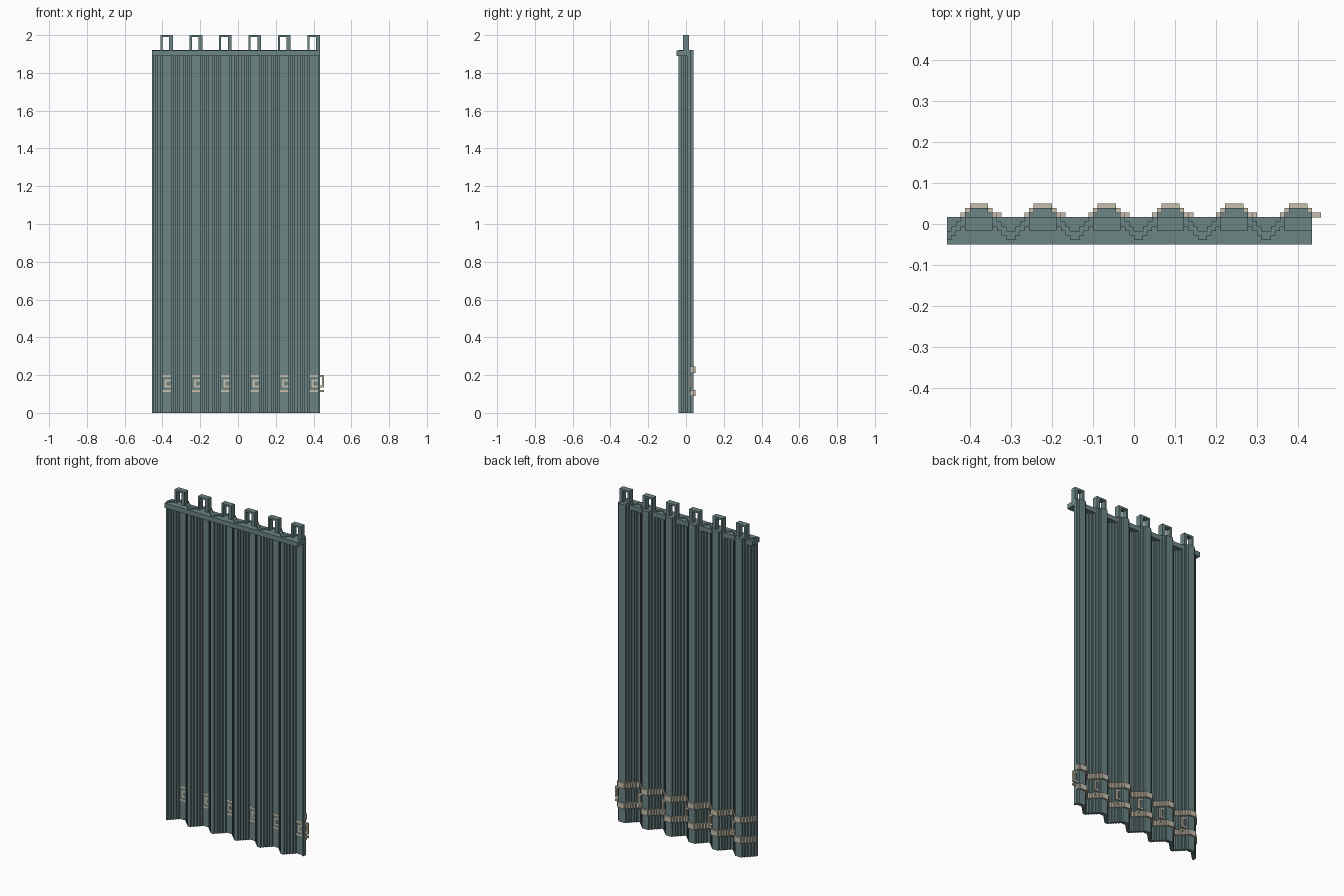
import bpy, bmesh

if "Cube" in bpy.data.objects:
    bpy.data.objects.remove(bpy.data.objects["Cube"])

C = 1 / 90                      # grid cell: the curtain is built on a blocky grid
X0, Y0 = -41 * C, -4.5 * C      # grid origin
N, PERIOD = 80, 14              # curtain width and pleat spacing in cells
LEVELS = [3, 4, 5, 6, 7, 8, 8, 8, 8, 7, 6, 5, 4, 3]   # back surface of one pleat


def material(name, rgb):
    m = bpy.data.materials.new(name)
    m.diffuse_color = (*rgb, 1)
    m.use_nodes = True
    m.node_tree.nodes["Principled BSDF"].inputs["Base Color"].default_value = m.diffuse_color
    return m


teal = material("slate teal", (0.150, 0.232, 0.235))
cream = material("cream trim", (0.58, 0.53, 0.42))


def finish(bm, name, mat):
    bmesh.ops.recalc_face_normals(bm, faces=bm.faces)
    me = bpy.data.meshes.new(name)
    bm.to_mesh(me)
    bm.free()
    me.materials.append(mat)
    ob = bpy.data.objects.new(name, me)
    bpy.context.collection.objects.link(ob)


def pleat_strip(name, lo, hi, z0, z1, mat):
    """Stepped pleat outline, from level+lo to level+hi, raised from z0 to z1."""
    def line(off):
        pts = []
        for i in range(N):
            y = LEVELS[i % PERIOD] + off
            for p in ((i, y), (i + 1, y)):
                if len(pts) > 1 and pts[-1][1] == pts[-2][1] == p[1]:
                    pts[-1] = p          # merge straight runs
                else:
                    pts.append(p)
        return pts
    bm = bmesh.new()
    outline = line(lo) + line(hi)[::-1]
    face = bm.faces.new([bm.verts.new((X0 + x * C, Y0 + y * C, z0 * C)) for x, y in outline])
    up = bmesh.ops.extrude_face_region(bm, geom=[face], use_keep_orig=True)
    verts = [v for v in up["geom"] if isinstance(v, bmesh.types.BMVert)]
    bmesh.ops.translate(bm, verts=verts, vec=(0, 0, (z1 - z0) * C))
    finish(bm, name, mat)


def boxes(name, items, mat):
    """Boxes given in cells as x0, x1, y0, y1, z0, z1."""
    bm = bmesh.new()
    for x0, x1, y0, y1, z0, z1 in items:
        vs = bmesh.ops.create_cube(bm, size=1)["verts"]
        for v in vs:
            v.co = (X0 + (x1 if v.co.x > 0 else x0) * C,
                    Y0 + (y1 if v.co.y > 0 else y0) * C,
                    (z1 if v.co.z > 0 else z0) * C)
    finish(bm, name, mat)


# pleated cloth and the rail along its top
pleat_strip("curtain_cloth", -2, 0, 0, 173, teal)
boxes("top_rail", [(0, N, 0, 6, 170, 172.6)], teal)

# hanging loops above every pleat
for k in range(6):
    s = 4 + k * PERIOD
    boxes(f"hanging_loop_{k + 1}", [
        (s, s + 1, 3, 6, 171, 179),
        (s + 4.2, s + 6, 3, 6, 171, 179),
        (s, s + 6, 3, 6, 179, 180)], teal)

# two trim bands following the back of the pleats
pleat_strip("lower_trim_band", -0.5, 1, 8, 11, cream)
pleat_strip("upper_trim_band", -0.5, 1, 19, 22, cream)

# flat fret ornament running through the pleats
F, B = 5.93, 7
for k in range(6):
    s = 5 + k * PERIOD
    boxes(f"fret_ornament_{k + 1}", [
        (s, s + 7, F, B, 17, 18),          # top bar
        (s + 6, s + 7, F, B, 13, 17),      # outer upright
        (s + 1, s + 7, F, B, 12, 13),      # return bar
        (s + 1, s + 2, F, B, 13, 15),      # inner upright
        (s + 1, s + 4, F, B, 15, 16),      # inner bar
        (s, s + 7, F, B, 10, 11)], cream)  # bottom bar
